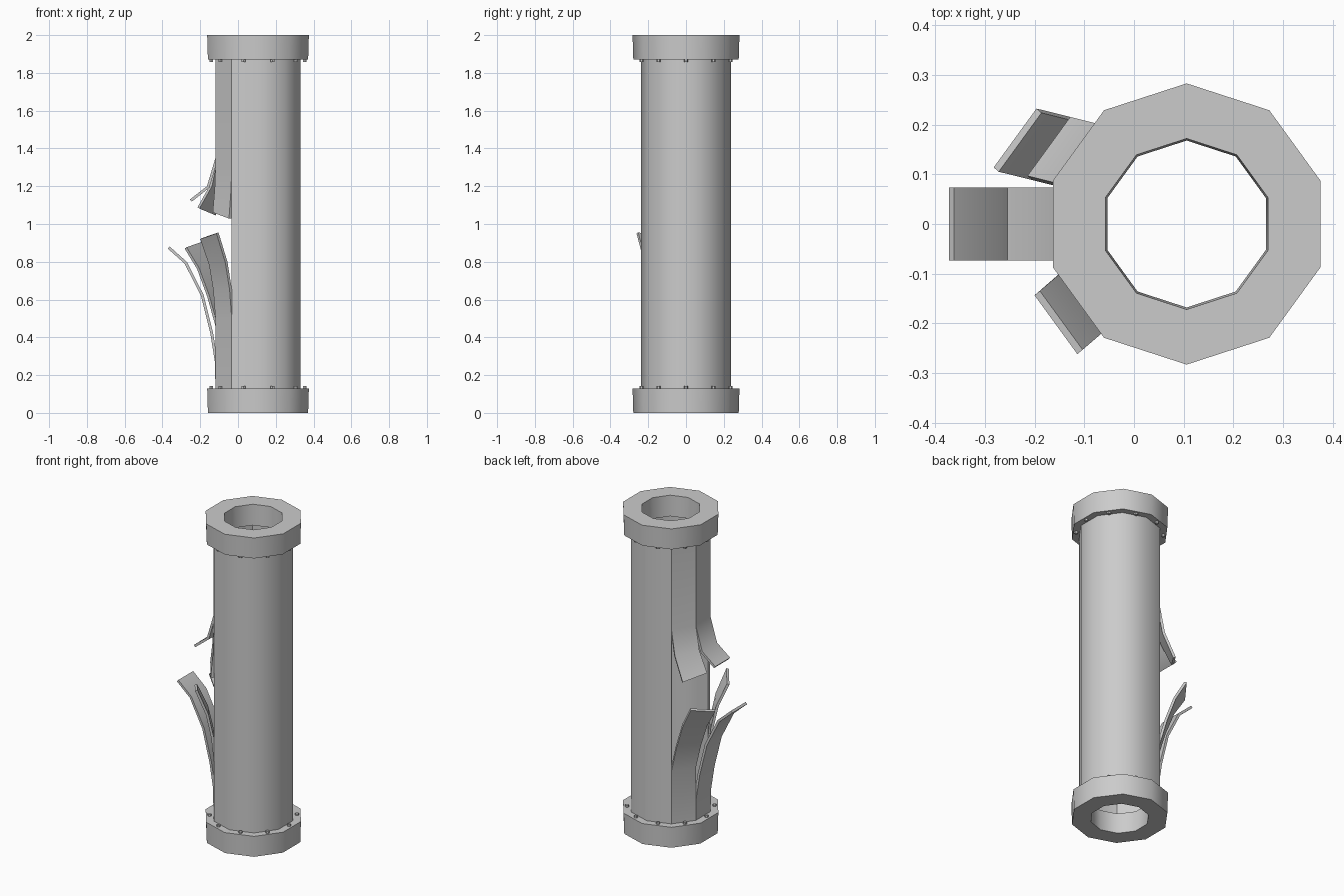
import bpy, bmesh, math
from math import radians, cos, sin

if "Cube" in bpy.data.objects:
    bpy.data.objects.remove(bpy.data.objects["Cube"])

CX = 0.106          # pipe axis
R = 0.237           # pipe outer radius
SIDES = 10
STEP = 360 / SIDES
WALL = 0.015
Z0, Z1 = 0.13, 1.87

steel = bpy.data.materials.new("grey_steel")
steel.use_nodes = True
GREY = (0.6, 0.6, 0.6, 1)
steel.diffuse_color = GREY
steel.node_tree.nodes["Principled BSDF"].inputs["Base Color"].default_value = GREY


def polar(r, deg, z):
    return (CX + r * cos(radians(deg)), r * sin(radians(deg)), z)


def make(name, rows, closed=False):
    """Skin a grid of points; closed joins both directions into a ring."""
    bm = bmesh.new()
    grid = [[bm.verts.new(p) for p in row] for row in rows]
    n, m = len(grid), len(grid[0])
    for i in range(n if closed else n - 1):
        for j in range(m if closed else m - 1):
            a, b = grid[i], grid[(i + 1) % n]
            k = (j + 1) % m
            bm.faces.new((a[j], a[k], b[k], b[j]))
    if closed:
        bmesh.ops.recalc_face_normals(bm, faces=bm.faces)
    return finish(name, bm)


def finish(name, bm):
    me = bpy.data.meshes.new(name)
    bm.to_mesh(me)
    bm.free()
    me.materials.append(steel)
    ob = bpy.data.objects.new(name, me)
    bpy.context.collection.objects.link(ob)
    return ob


def smooth(ob):
    bpy.ops.object.select_all(action='DESELECT')
    ob.select_set(True)
    bpy.context.view_layer.objects.active = ob
    bpy.ops.object.shade_smooth_by_angle(angle=radians(40))


def thicken(ob):
    mod = ob.modifiers.new("wall", 'SOLIDIFY')
    mod.thickness = WALL
    mod.offset = -1
    bpy.context.view_layer.objects.active = ob
    bpy.ops.object.modifier_apply(modifier=mod.name)
    smooth(ob)


# Intact part of the pipe wall, open on the -x side
wall_angles = [234 + STEP * k for k in range(8)]
thicken(make("pipe_wall", [[polar(R, a, z) for a in wall_angles] for z in (Z0, Z1)]))


# Peeled strips: one pipe side each, bent outward along a (height, reach) path
def strip(name, side, direction, path, tilt=0.0):
    tip = max(d for z, d in path)
    dx, dy = cos(radians(direction)), sin(radians(direction))
    rows = []
    for z, d in sorted(path):
        row = []
        for s in (-1, 1):
            x, y, _ = polar(R, side + s * STEP / 2, z)
            outer = s if side > 180 else -s
            row.append((x + d * dx, y + d * dy, z + outer * tilt * d / tip))
        rows.append(row)
    thicken(make(name, rows))


strip("lower_strip_middle", 180, 180,
      [(Z0, 0), (0.27, 0.003), (0.42, 0.027), (0.62, 0.077), (0.79, 0.163), (0.87, 0.253)])
strip("lower_strip_back", 144, 166,
      [(Z0, 0), (0.46, 0), (0.62, 0.045), (0.77, 0.1), (0.885, 0.168)], 0.015)
strip("lower_strip_front", 216, 221,
      [(Z0, 0), (0.5, 0), (0.65, 0.015), (0.79, 0.045), (0.935, 0.107)], 0.015)
strip("upper_strip_middle", 180, 180,
      [(Z1, 0), (1.35, 0), (1.2, 0.045), (1.13, 0.135)])
strip("upper_strip_back", 144, 166,
      [(Z1, 0), (1.35, 0), (1.2, 0.03), (1.07, 0.098)], -0.018)
strip("upper_strip_front", 216, 216,
      [(Z1, 0), (1.3, 0), (1.18, 0.005), (1.045, 0.018)], -0.016)

# End flanges: ten-sided rings with a slight draft
for name, zb in (("bottom_flange", 0.0), ("top_flange", Z1)):
    zt = zb + 0.13
    profile = [(0.168, zb), (0.279, zb), (0.283, zt), (0.172, zt)]
    ring = [[polar(r, 90 + STEP * k, z) for r, z in profile] for k in range(SIDES)]
    smooth(make(name, ring, closed=True))

# Bolt heads on the inner faces of both flanges
for name, z in (("bottom_bolts", Z0 + 0.004), ("top_bolts", Z1 - 0.004)):
    bm = bmesh.new()
    for k in range(SIDES):
        res = bmesh.ops.create_cone(bm, cap_ends=True, segments=6, radius1=0.011,
                                    radius2=0.011, depth=0.016)
        bmesh.ops.translate(bm, verts=res["verts"], vec=polar(0.248, STEP * k, z))
    finish(name, bm)
